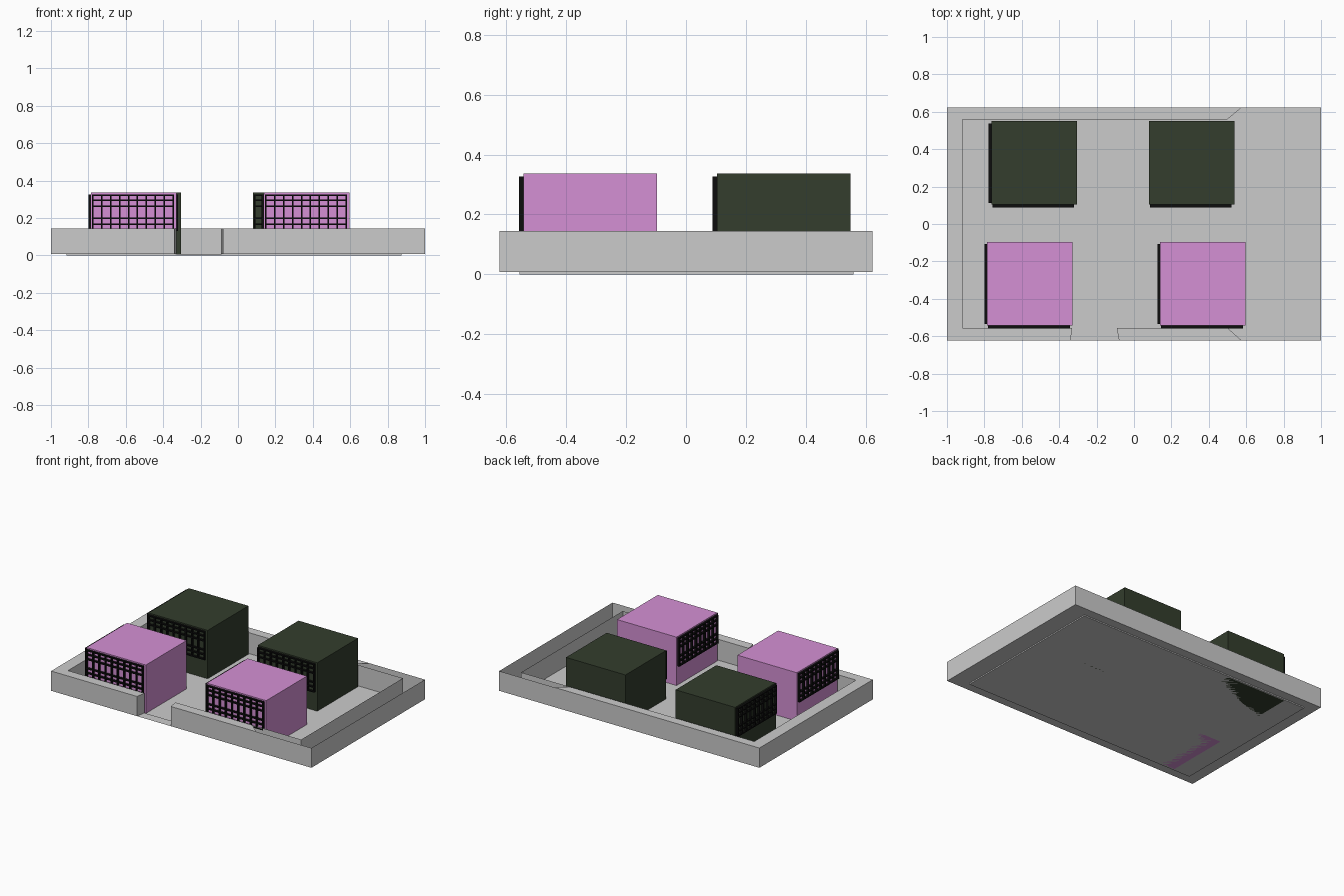
import bpy, bmesh

if "Cube" in bpy.data.objects:
    bpy.data.objects.remove(bpy.data.objects["Cube"])


def material(name, color):
    m = bpy.data.materials.new(name)
    m.diffuse_color = (*color, 1)
    m.use_nodes = True
    m.node_tree.nodes["Principled BSDF"].inputs["Base Color"].default_value = m.diffuse_color
    return m


def finish(bm, name, mat=None):
    me = bpy.data.meshes.new(name)
    bm.to_mesh(me)
    bm.free()
    ob = bpy.data.objects.new(name, me)
    bpy.context.collection.objects.link(ob)
    if mat:
        me.materials.append(mat)
    return ob


def add_box(bm, lo, hi):
    res = bmesh.ops.create_cube(bm, size=1)
    for v in res["verts"]:
        v.co = [l + (h - l) * (c + 0.5) for l, h, c in zip(lo, hi, v.co)]


green = material("dark_green", (0.033, 0.047, 0.026))
pink = material("pink", (0.66, 0.28, 0.66))
black = material("black", (0.004, 0.004, 0.004))

# Perimeter wall: paired outer and inner outlines, running round from the gate
TOP, LIP = 0.145, 0.008
Y = 0.6225
outer = [(-0.08, -Y), (0.575, -Y), (1, -Y), (1, Y), (0.575, Y), (-1, Y), (-1, -Y), (-0.34, -Y)]
inner = [(-0.092, -0.556), (0.5, -0.556), (0.875, -0.556), (0.875, 0.56),
         (0.5, 0.56), (-0.917, 0.56), (-0.917, -0.556), (-0.33, -0.556)]
bm = bmesh.new()


def ring(points, z):
    return [bm.verts.new((x, y, z)) for x, y in points]


ot, ob_, it, im, ib = (ring(outer, TOP), ring(outer, LIP), ring(inner, TOP),
                       ring(inner, LIP), ring(inner, 0))
n = len(outer)
OPEN_TOP = (1, 2, 3)  # the right-hand end of the wall is hollow, without a coping
for i in range(n):
    j = (i + 1) % n
    bm.faces.new((ob_[i], ob_[j], im[j], im[i]))        # underside lip
    bm.faces.new((im[i], im[j], ib[j], ib[i]))          # step down to the floor
    if j:                                               # skip the gate opening
        bm.faces.new((ob_[i], ob_[j], ot[j], ot[i]))
        bm.faces.new((im[i], im[j], it[j], it[i]))
        if i not in OPEN_TOP:
            bm.faces.new((ot[i], ot[j], it[j], it[i]))
for i in (0, n - 1):                                    # gate jambs
    bm.faces.new((ob_[i], im[i], it[i], ot[i]))
bm.faces.new(ib)                                        # floor
bmesh.ops.recalc_face_normals(bm, faces=bm.faces)
finish(bm, "courtyard_base")

# Buildings with window grilles on the front and (mostly) the left side
BAR, DEPTH, HEIGHT = 0.008, 0.015, 0.336
ROWS = (0.323, 0.294, 0.262, 0.198, 0.166, 0.134)
COLUMNS = 10


def grille(name, side, start, end, face):
    """Bars from start to end along the wall, standing out from the plane 'face'."""
    bm = bmesh.new()

    def bar(a0, a1, z0, z1):
        if side == "front":
            add_box(bm, (a0, face - DEPTH, z0), (a1, face, z1))
        else:
            add_box(bm, (face - DEPTH, a0, z0), (face, a1, z1))

    h = BAR / 2
    for z in ROWS:
        bar(start, end, z - h, z + h)
    for k in range(COLUMNS):
        a = start + h + (end - start - BAR) * k / (COLUMNS - 1)
        bar(a - h, a + h, ROWS[-1] - h, ROWS[0] + h)
    finish(bm, name, black)


def building(name, x0, y0, mat, left=True):
    w, d = 0.457, 0.447
    bm = bmesh.new()
    add_box(bm, (x0, y0, 0), (x0 + w, y0 + d, HEIGHT))
    finish(bm, name, mat)
    grille(name + "_front_grille", "front", x0 + 0.005, x0 + w - 0.015, y0)
    if left:
        grille(name + "_left_grille", "left", y0 + 0.008, y0 + d - 0.012, x0)


building("green_building_left", -0.762, 0.103, green)
building("green_building_right", 0.08, 0.103, green, left=False)
building("pink_building_left", -0.785, -0.543, pink)
building("pink_building_right", 0.14, -0.543, pink)
